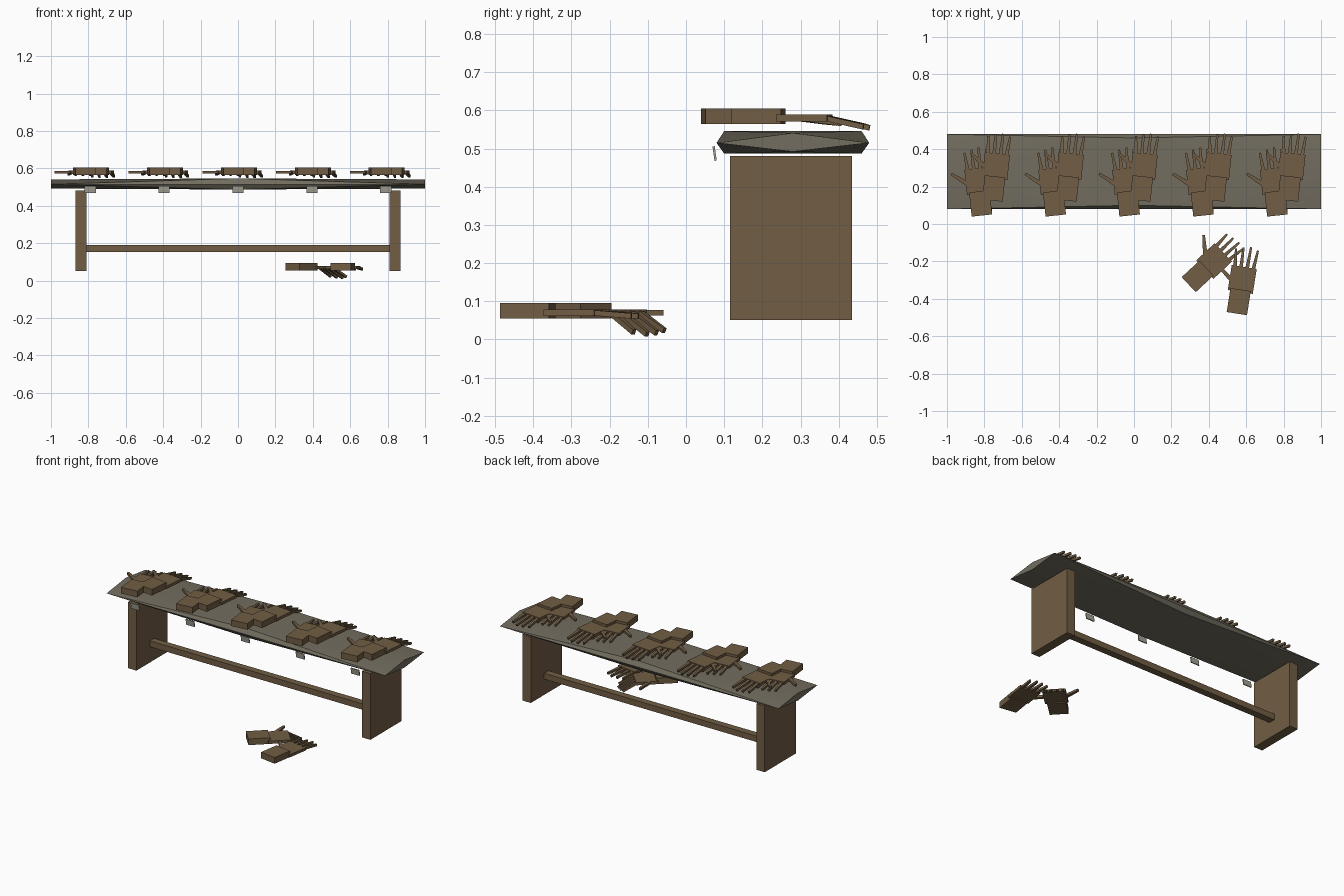
import bpy, bmesh, math
from mathutils import Matrix, Vector

cube = bpy.data.objects.get("Cube")
if cube:
    bpy.data.objects.remove(cube, do_unlink=True)


def material(name, color):
    m = bpy.data.materials.new(name)
    m.use_nodes = True
    m.diffuse_color = (*color, 1)
    for node in m.node_tree.nodes:
        if node.type == 'BSDF_PRINCIPLED':
            node.inputs["Base Color"].default_value = (*color, 1)
            node.inputs["Roughness"].default_value = 0.9
    return m


BROWN = material("weathered brown", (0.165, 0.11, 0.058))
STONE = material("olive grey", (0.17, 0.153, 0.115))
PALE = material("pale grey", (0.37, 0.36, 0.30))


def finish(bm, name, mat):
    bmesh.ops.recalc_face_normals(bm, faces=bm.faces)
    mesh = bpy.data.meshes.new(name)
    bm.to_mesh(mesh)
    bm.free()
    mesh.materials.append(mat)
    obj = bpy.data.objects.new(name, mesh)
    bpy.context.collection.objects.link(obj)
    return obj


def add_box(bm, center, size, matrix=Matrix()):
    m = matrix @ Matrix.Translation(center) @ Matrix.Diagonal((*size, 1))
    return bmesh.ops.create_cube(bm, size=1, matrix=m)["verts"]


def box(name, center, size, mat, rot=Matrix()):
    bm = bmesh.new()
    add_box(bm, (0, 0, 0), size, rot)
    obj = finish(bm, name, mat)
    obj.location = center
    return obj


def add_finger(bm, base, angle, length, droop, width):
    # Tapered square bar pointing along its own +y
    turn = Matrix.Translation(base) @ Matrix.Rotation(angle, 4, 'Z')
    turn = turn @ Matrix.Rotation(-droop, 4, 'X')
    verts = add_box(bm, (0, length / 2, 0), (width, length, 0.014))
    for v in verts:
        if v.co.y > length / 2:
            v.co.x *= 0.55
    bmesh.ops.transform(bm, matrix=turn, verts=verts)


def glove(name, x, y, z, turn, droop):
    # Thick cuff, thin palm, four fingers and a thumb; origin at the cuff
    bm = bmesh.new()
    add_box(bm, (0, 0, 0), (0.11, 0.13, 0.04))
    add_box(bm, (0, 0.12, -0.005), (0.135, 0.135, 0.018))
    for i in range(4):
        side = i - 1.5
        add_finger(bm, (side * 0.033, 0.18, -0.005), -side * 0.06,
                   0.12 - 0.012 * abs(side - 0.3), droop, 0.02)
    add_finger(bm, (-0.045, 0.1, -0.005), math.radians(52), 0.12, 0, 0.026)
    obj = finish(bm, name, BROWN)
    obj.location = (x, y, z)
    obj.rotation_euler.z = math.radians(turn)
    return obj


# Tabletop: diamond ends swelling to a six-sided middle section
bm = bmesh.new()
middle = [bm.verts.new((0, y, z)) for y, z in
          ((0.08, 0.515), (0.10, 0.546), (0.46, 0.546),
           (0.48, 0.515), (0.46, 0.487), (0.10, 0.487))]
ridge_of = (0, 1, 1, 2, 3, 3)
for x in (-1, 1):
    end = [bm.verts.new((x, y, z)) for y, z in
           ((0.08, 0.515), (0.28, 0.541), (0.48, 0.515), (0.28, 0.492))]
    bm.faces.new(end)
    for i in range(6):
        j = (i + 1) % 6
        a, b = end[ridge_of[i]], end[ridge_of[j]]
        if a is b:
            bm.faces.new((middle[i], middle[j], a))
        else:
            tip = a if i in (0, 3) else b
            other = b if tip is a else a
            shoulder = middle[j] if tip is a else middle[i]
            bm.faces.new((middle[i], middle[j], tip))
            bm.faces.new((shoulder, tip, other))
top = finish(bm, "tabletop", STONE)
bpy.context.view_layer.objects.active = top
top.select_set(True)
bpy.ops.object.shade_smooth_by_angle(angle=math.radians(30))

# Slab legs and the rail joining them
for side, label in ((-1, "right"), (1, "left")):
    box(label + "_leg", (side * 0.84, 0.275, 0.266), (0.06, 0.32, 0.43), BROWN)
box("rail", (0, 0.275, 0.172), (1.64, 0.045, 0.038), BROWN)

# Tags under the front edge, and a pair of gloves above each one
for i in range(5):
    x = (i - 2) * 0.395
    box(f"tag_{i + 1}", (x, 0.075, 0.487), (0.06, 0.006, 0.038), PALE,
        Matrix.Rotation(math.radians(8), 4, 'X'))
    glove(f"table_glove_a_{i + 1}", x - 0.03, 0.11, 0.585, 6, 0.12)
    glove(f"table_glove_b_{i + 1}", x + 0.04, 0.19, 0.585, -6, 0.22)

# Pair of gloves lying on the ground
glove("ground_glove_a", 0.34, -0.28, 0.075, -47, 0.5)
glove("ground_glove_b", 0.56, -0.415, 0.075, -9, 0.08)
